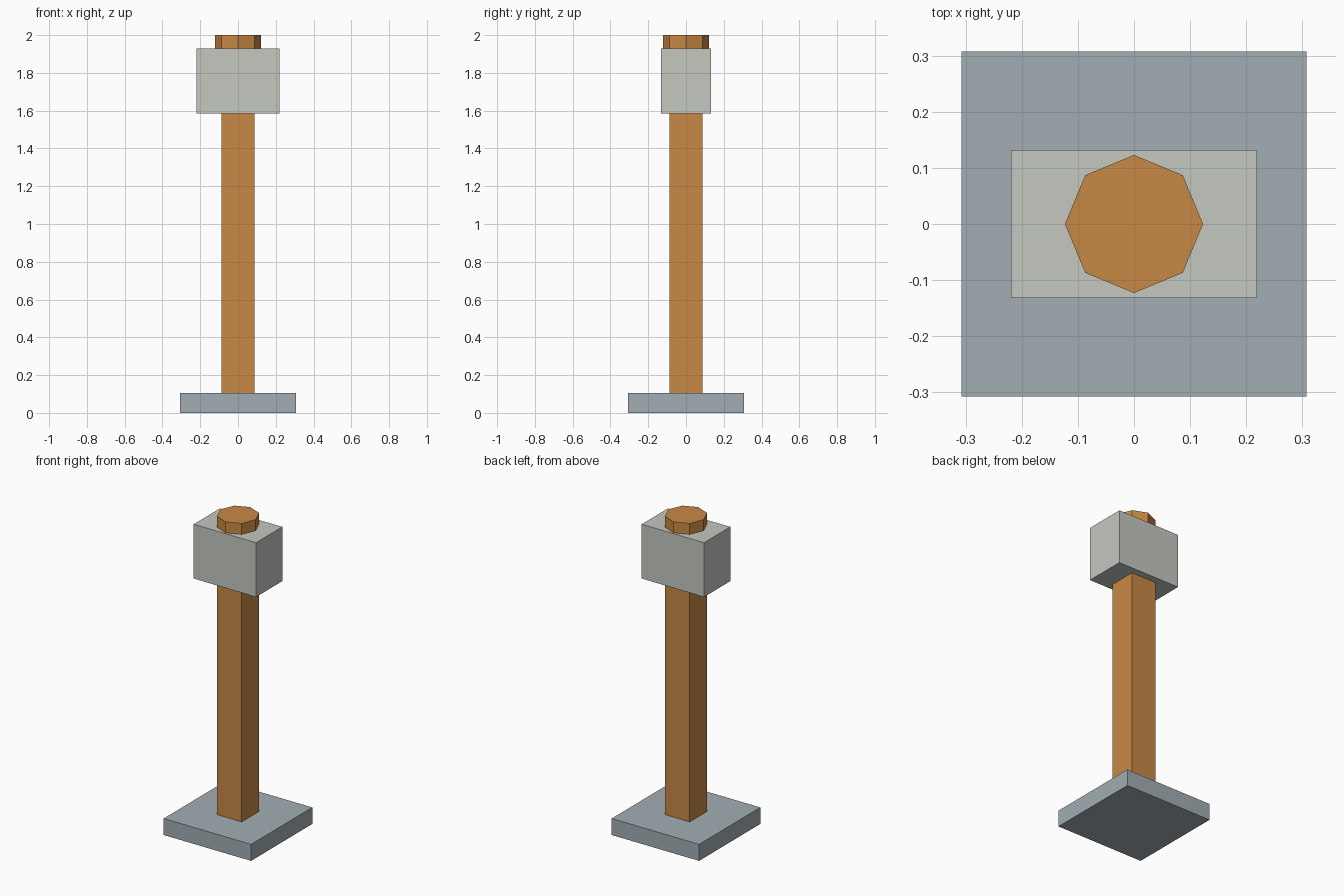
import bpy
import bmesh
from mathutils import Matrix

cube = bpy.data.objects.get("Cube")
if cube:
    bpy.data.objects.remove(cube, do_unlink=True)


def make_material(name, rgb):
    mat = bpy.data.materials.new(name)
    mat.use_nodes = True
    color = (*rgb, 1.0)
    mat.diffuse_color = color
    mat.node_tree.nodes["Principled BSDF"].inputs["Base Color"].default_value = color
    return mat


def finish(name, bm, mat):
    mesh = bpy.data.meshes.new(name)
    bm.to_mesh(mesh)
    bm.free()
    mesh.materials.append(mat)
    obj = bpy.data.objects.new(name, mesh)
    bpy.context.collection.objects.link(obj)
    return obj


def box(name, width, depth, bottom, top, mat):
    bm = bmesh.new()
    place = Matrix.Translation((0, 0, (bottom + top) / 2))
    size = Matrix.Diagonal((width, depth, top - bottom, 1))
    bmesh.ops.create_cube(bm, size=1, matrix=place @ size)
    return finish(name, bm, mat)


def prism(name, sides, radius, bottom, top, mat):
    bm = bmesh.new()
    bmesh.ops.create_cone(bm, cap_ends=True, segments=sides, radius1=radius,
                          radius2=radius, depth=top - bottom,
                          matrix=Matrix.Translation((0, 0, (bottom + top) / 2)))
    return finish(name, bm, mat)


wood = make_material("orange wood", (0.58, 0.25, 0.06))
stone = make_material("pale grey", (0.55, 0.58, 0.53))
slate = make_material("blue grey", (0.36, 0.42, 0.45))

# Square foot, post, head block and eight-sided cap
box("base_plate", 0.614, 0.614, 0, 0.105, slate)
box("post", 0.175, 0.175, 0.105, 1.585, wood)
box("head_block", 0.438, 0.263, 1.585, 1.93, stone)
prism("top_cap", 8, 0.123, 1.93, 2.0, wood)
